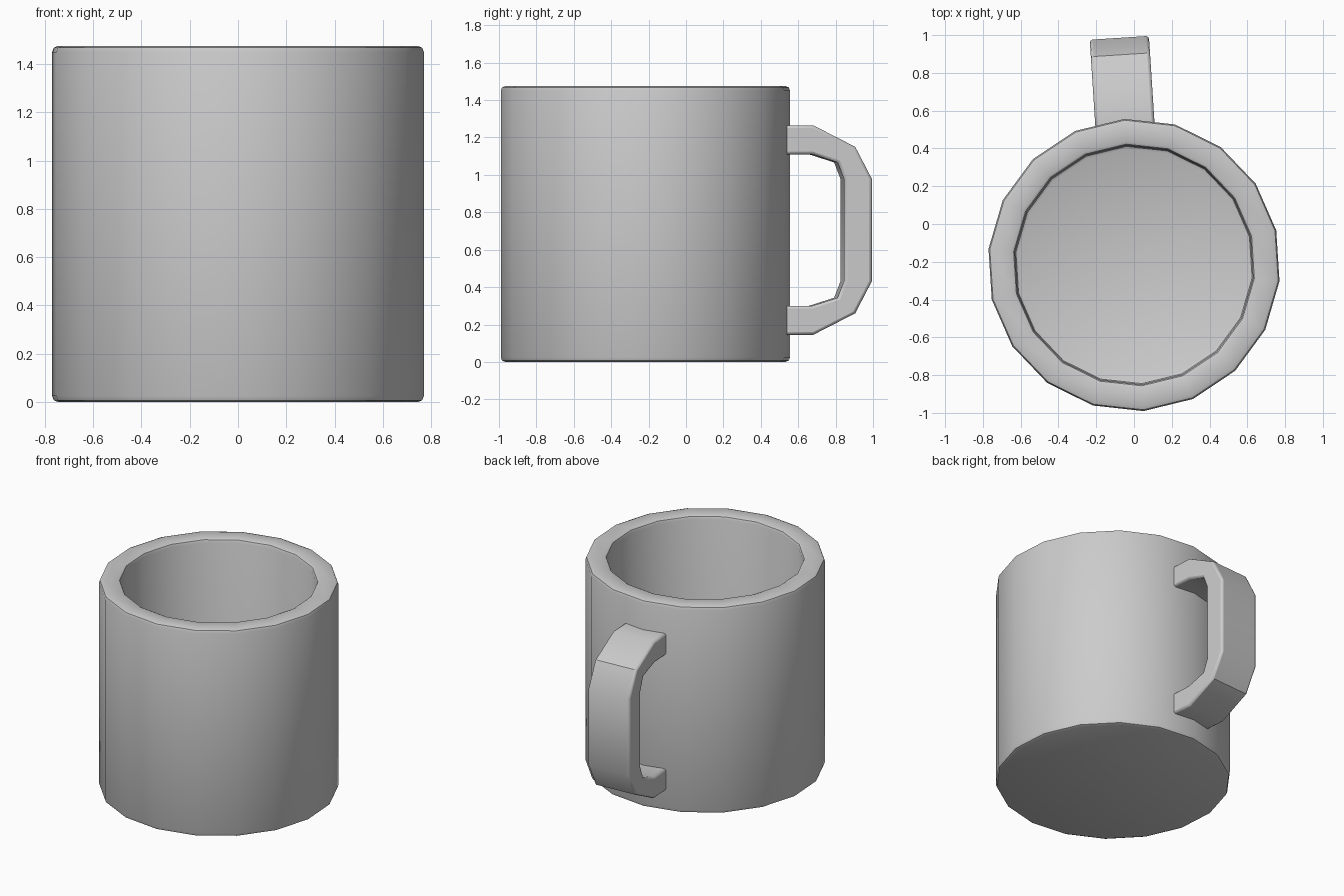
import bpy, bmesh
from math import radians, cos, sin, pi

if "Cube" in bpy.data.objects:
    bpy.data.objects.remove(bpy.data.objects["Cube"])

CENTRE_Y = -0.217
TURN = radians(3.7)
SIDES = 18


def make_object(name, bm):
    bmesh.ops.recalc_face_normals(bm, faces=bm.faces[:])
    mesh = bpy.data.meshes.new(name)
    bm.to_mesh(mesh)
    bm.free()
    ob = bpy.data.objects.new(name, mesh)
    bpy.context.collection.objects.link(ob)
    ob.location.y = CENTRE_Y
    ob.rotation_euler.z = TURN
    bpy.ops.object.select_all(action='DESELECT')
    ob.select_set(True)
    bpy.context.view_layer.objects.active = ob
    return ob


# Cup body: lathed wall profile (radius, height) from outer base to inner floor
profile = [(0.75, 0.0), (0.768, 0.007), (0.775, 0.025),
           (0.775, 1.45), (0.768, 1.468), (0.75, 1.475),
           (0.655, 1.475), (0.641, 1.468), (0.634, 1.45),
           (0.634, 0.165), (0.629, 0.147), (0.615, 0.14)]
bm = bmesh.new()
rings = []
for r, z in profile:
    angles = [pi / 2 + 2 * pi * i / SIDES for i in range(SIDES)]
    rings.append([bm.verts.new((r * cos(a), r * sin(a), z)) for a in angles])
for low, high in zip(rings, rings[1:]):
    for i in range(SIDES):
        j = (i + 1) % SIDES
        bm.faces.new((low[i], low[j], high[j], high[i]))
bm.faces.new(rings[0])
bm.faces.new(rings[-1])
make_object("cup_body", bm)
bpy.ops.object.shade_smooth_by_angle(angle=radians(35))

# Handle: upper half of the loop as (outer, inner) points, mirrored about mid height
MID = 0.705
HALF_WIDTH = 0.157
upper = [((0.71, 0.56), (0.71, 0.405)),
         ((0.89, 0.56), (0.885, 0.405)),
         ((1.115, 0.445), (1.02, 0.362)),
         ((1.205, 0.272), (1.055, 0.272))]
pairs = upper + [((o[0], -o[1]), (i[0], -i[1])) for o, i in reversed(upper)]
bm = bmesh.new()
sections = []
for outer, inner in pairs:
    corners = [(-HALF_WIDTH, outer), (HALF_WIDTH, outer),
               (HALF_WIDTH, inner), (-HALF_WIDTH, inner)]
    sections.append([bm.verts.new((x, p[0], MID + p[1])) for x, p in corners])
for a, b in zip(sections, sections[1:]):
    for i in range(4):
        j = (i + 1) % 4
        bm.faces.new((a[i], a[j], b[j], b[i]))
bm.faces.new(sections[0])
bm.faces.new(sections[-1])
handle = make_object("handle", bm)
bevel = handle.modifiers.new("soft_edges", 'BEVEL')
bevel.width = 0.015
bevel.segments = 2
bevel.limit_method = 'ANGLE'
bevel.angle_limit = radians(70)
bpy.ops.object.shade_smooth_by_angle(angle=radians(35))
